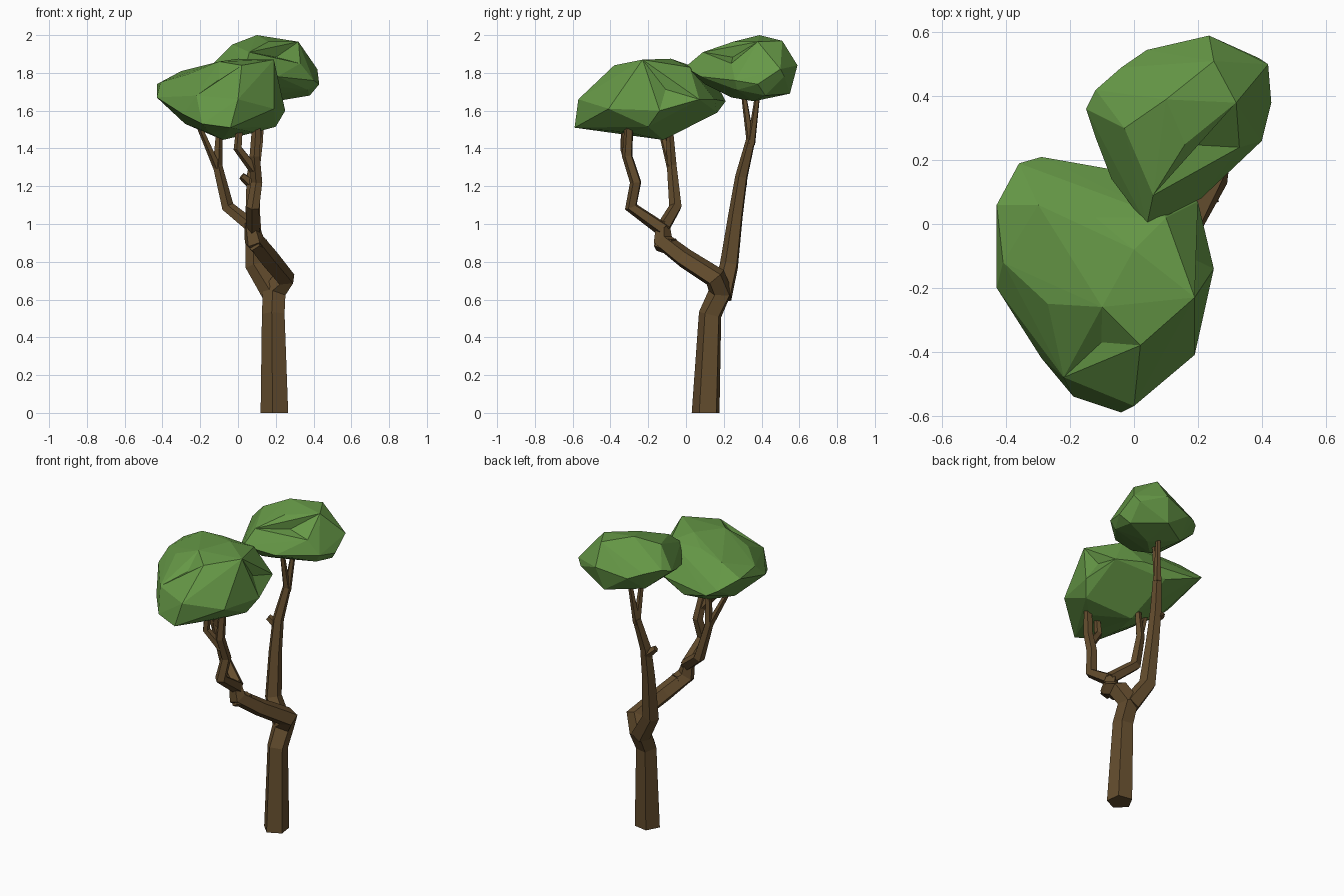
import bpy, bmesh, math
from mathutils import Vector


def material(name, rgb):
    m = bpy.data.materials.new(name)
    m.diffuse_color = (*rgb, 1)
    return m


BARK = material("bark brown", (0.127, 0.074, 0.027))
LEAF = material("leaf green", (0.132, 0.315, 0.062))


def finish(bm, name, mat):
    bmesh.ops.recalc_face_normals(bm, faces=bm.faces)
    me = bpy.data.meshes.new(name)
    bm.to_mesh(me)
    bm.free()
    me.materials.append(mat)
    ob = bpy.data.objects.new(name, me)
    bpy.context.collection.objects.link(ob)
    return ob


def limb(name, path, sides=5, turn=-1.75):
    """Faceted tapering tube along (x, y, z, radius) points."""
    bm = bmesh.new()
    pts = [Vector(p[:3]) for p in path]
    rings = []
    u = Vector((1, 0, 0))
    for i, c in enumerate(pts):
        t = Vector((0, 0, 0))
        if i > 0:
            t += (c - pts[i - 1]).normalized()
        if i < len(pts) - 1:
            t += (pts[i + 1] - c).normalized()
        if c.z == 0:
            t = Vector((0, 0, 1))
        t.normalize()
        u = (u - t * u.dot(t)).normalized()
        v = t.cross(u)
        angles = [turn + 2 * math.pi * k / sides for k in range(sides)]
        rings.append([bm.verts.new(c + path[i][3] * (u * math.cos(a) + v * math.sin(a)))
                      for a in angles])
    for a, b in zip(rings, rings[1:]):
        for k in range(sides):
            n = (k + 1) % sides
            bm.faces.new((a[k], a[n], b[n], b[k]))
    bm.faces.new(rings[0])
    bm.faces.new(rings[-1])
    return finish(bm, name, BARK)


def canopy(name, points, dents):
    """Faceted leaf clump: hull of the points, then a few faces pushed in."""
    bm = bmesh.new()
    for p in points:
        bm.verts.new(p)
    bmesh.ops.convex_hull(bm, input=bm.verts)
    loose = [v for v in bm.verts if not v.link_faces]
    bmesh.ops.delete(bm, geom=loose, context='VERTS')
    bmesh.ops.recalc_face_normals(bm, faces=bm.faces)
    for p, depth in dents:
        f = min(bm.faces, key=lambda q: (q.calc_center_median() - Vector(p)).length)
        n = f.normal.copy()
        v = bmesh.ops.poke(bm, faces=[f])["verts"][0]
        v.co -= n * depth
    return finish(bm, name, LEAF)


# Trunk bending into the heavy front branch, with a short knot at its end
limb("trunk", [(0.197, 0.107, 0, 0.078), (0.19, 0.13, 0.52, 0.064),
               (0.195, 0.185, 0.64, 0.067), (0.245, 0.155, 0.715, 0.062),
               (0.16, -0.01, 0.82, 0.055), (0.085, -0.125, 0.91, 0.055),
               (0.065, -0.125, 1.01, 0.036)])
limb("branch_knot", [(0.12, -0.07, 0.88, 0.05), (0.08, -0.15, 0.90, 0.042)])

# Tall back branch with a stub and two prongs
limb("back_branch", [(0.19, 0.19, 0.62, 0.06), (0.09, 0.23, 0.78, 0.052),
                     (0.08, 0.265, 1.05, 0.041), (0.08, 0.295, 1.25, 0.035),
                     (0.11, 0.345, 1.45, 0.026)])
limb("back_stub", [(0.075, 0.295, 1.21, 0.030), (0.02, 0.28, 1.255, 0.020)])
limb("back_prong_a", [(0.11, 0.345, 1.42, 0.023), (0.10, 0.305, 1.69, 0.014)])
limb("back_prong_b", [(0.11, 0.345, 1.42, 0.023), (0.135, 0.38, 1.69, 0.014)])

# Left stem on the front branch
limb("left_stem", [(0.08, -0.12, 0.98, 0.038), (-0.055, -0.055, 1.09, 0.035),
                   (-0.11, -0.075, 1.31, 0.027), (-0.10, -0.085, 1.49, 0.019)])
limb("left_prong", [(-0.11, -0.08, 1.30, 0.022), (-0.21, -0.14, 1.53, 0.015)])

# Front stem on the front branch
limb("front_stem", [(0.08, -0.12, 0.97, 0.040), (0.08, -0.29, 1.09, 0.036),
                    (0.10, -0.265, 1.22, 0.032), (0.09, -0.31, 1.36, 0.029),
                    (0.10, -0.30, 1.54, 0.024)])
limb("front_prong", [(0.085, -0.29, 1.29, 0.028), (0.0, -0.325, 1.40, 0.024),
                     (0.01, -0.325, 1.52, 0.019)])

# Large front leaf clump
canopy("front_canopy", [
    (-0.29, 0.21, 1.65), (-0.36, 0.19, 1.69), (-0.10, 0.165, 1.59), (0.20, 0.07, 1.66),
    (0.05, 0.15, 1.66), (0.25, -0.14, 1.60), (0.19, -0.41, 1.61), (0.00, -0.57, 1.66),
    (-0.04, -0.59, 1.51), (-0.19, -0.54, 1.53), (-0.29, -0.42, 1.58), (-0.34, -0.30, 1.62),
    (-0.43, -0.20, 1.67), (-0.43, 0.06, 1.74), (-0.22, -0.48, 1.68), (-0.41, -0.12, 1.75),
    (0.19, -0.23, 1.87), (0.00, -0.08, 1.875), (-0.10, -0.26, 1.86), (0.02, -0.38, 1.84),
    (-0.12, 0.02, 1.84), (0.10, 0.02, 1.83), (-0.30, 0.06, 1.81), (-0.27, -0.25, 1.79),
    (-0.08, -0.12, 1.445), (0.09, -0.30, 1.485), (0.20, -0.20, 1.515),
    (-0.28, -0.10, 1.53), (-0.15, -0.32, 1.48)],
    [((0.22, -0.12, 1.75), 0.03), ((-0.15, -0.38, 1.78), 0.025)])

# Smaller, higher back leaf clump
canopy("back_canopy", [
    (0.235, 0.59, 1.84), (0.39, 0.52, 1.78), (0.42, 0.50, 1.82), (0.43, 0.38, 1.74),
    (0.37, 0.27, 1.71), (0.33, 0.24, 1.85), (0.21, 0.08, 1.78), (0.04, -0.005, 1.83),
    (-0.07, 0.14, 1.77), (-0.12, 0.27, 1.80), (-0.15, 0.36, 1.83), (-0.12, 0.42, 1.85),
    (-0.04, 0.49, 1.83), (0.04, 0.545, 1.80), (0.10, 0.39, 2.0), (0.25, 0.51, 1.97),
    (0.32, 0.38, 1.965), (-0.03, 0.30, 1.95), (0.16, 0.25, 1.965), (0.06, 0.09, 1.91),
    (0.10, 0.10, 1.74), (0.08, 0.24, 1.67), (0.20, 0.36, 1.65), (0.38, 0.42, 1.68),
    (0.20, 0.55, 1.69), (0.40, 0.26, 1.76), (0.00, 0.42, 1.70)],
    [((0.24, 0.18, 1.86), 0.04)])
